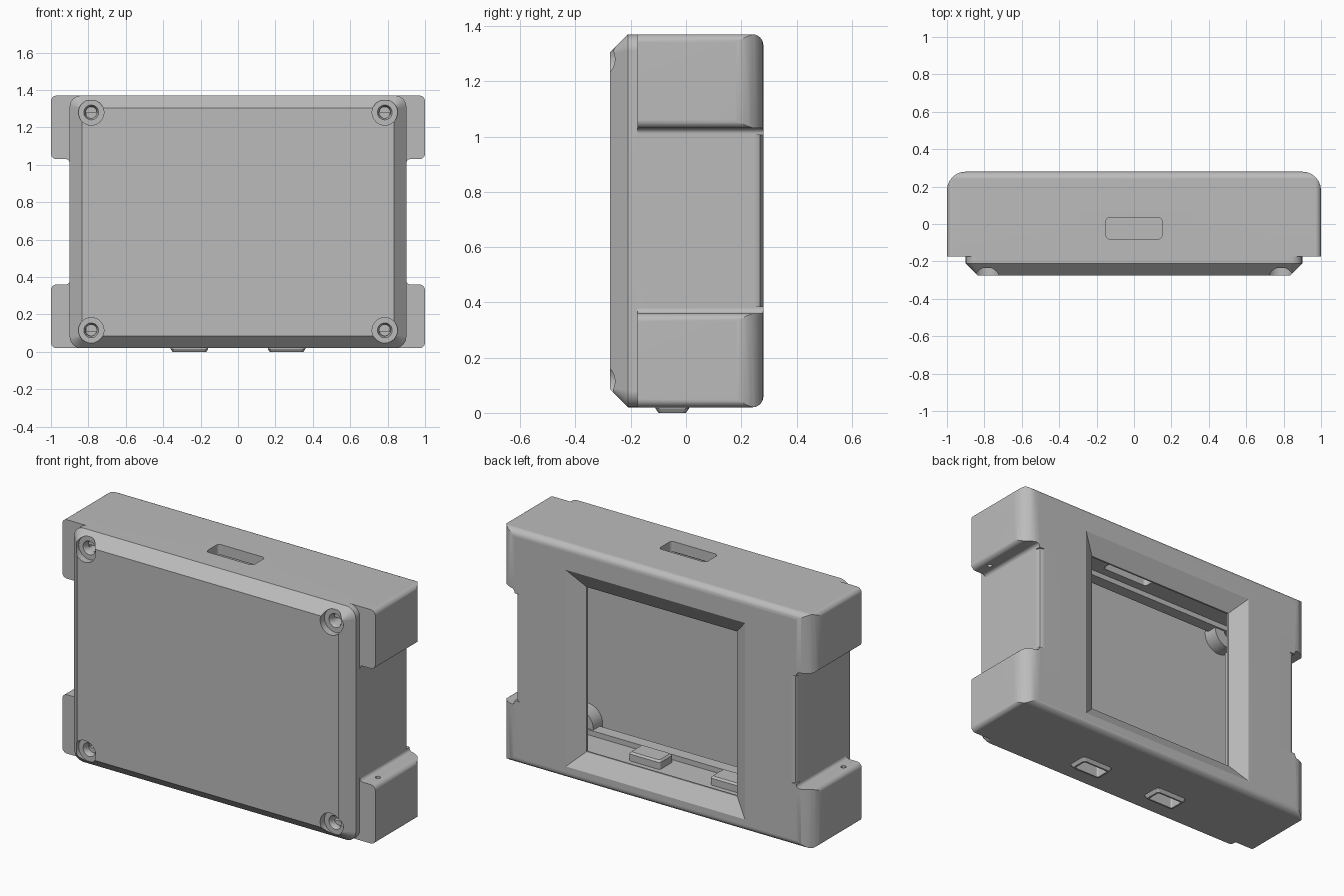
import bpy, bmesh, math
from mathutils import Vector

if "Cube" in bpy.data.objects:
    bpy.data.objects.remove(bpy.data.objects["Cube"], do_unlink=True)

grey = bpy.data.materials.new("plastic_grey")
grey.use_nodes = True
colour = (0.5, 0.5, 0.5, 1)
grey.diffuse_color = colour
grey.node_tree.nodes["Principled BSDF"].inputs["Base Color"].default_value = colour


def fillet(corners, steps=6):
    """Round the right-angled corners (a, b, radius) of an outline."""
    out = []
    for i, (a, b, r) in enumerate(corners):
        p = Vector((a, b))
        if r == 0:
            out.append(p)
            continue
        u = (Vector(corners[i - 1][:2]) - p).normalized()
        v = (Vector(corners[(i + 1) % len(corners)][:2]) - p).normalized()
        centre = p + r * (u + v)
        for k in range(steps + 1):
            t = math.pi / 2 * k / steps
            out.append(centre - r * (v * math.cos(t) + u * math.sin(t)))
    return out


def rect(a0, a1, b0, b1, r=0.0, r_far=None):
    far = r if r_far is None else r_far
    return fillet([(a0, b0, r), (a1, b0, r), (a1, b1, far), (a0, b1, far)])


def circle(a, b, r, n=32):
    return [Vector((a + r * math.cos(2 * math.pi * i / n),
                    b + r * math.sin(2 * math.pi * i / n))) for i in range(n)]


def loft(name, axis, *rings):
    """Skin closed outlines, given as (level, outline), along an axis."""
    place = {"x": lambda p, l: (l, p.x, p.y),
             "y": lambda p, l: (p.x, l, p.y),
             "z": lambda p, l: (p.x, p.y, l)}[axis]
    bm = bmesh.new()
    loops = [[bm.verts.new(place(p, level)) for p in outline] for level, outline in rings]
    bm.faces.new(loops[0])
    bm.faces.new(loops[-1])
    n = len(loops[0])
    for low, high in zip(loops, loops[1:]):
        for i in range(n):
            j = (i + 1) % n
            bm.faces.new((low[i], low[j], high[j], high[i]))
    bmesh.ops.recalc_face_normals(bm, faces=bm.faces)
    mesh = bpy.data.meshes.new(name)
    bm.to_mesh(mesh)
    bm.free()
    mesh.materials.append(grey)
    obj = bpy.data.objects.new(name, mesh)
    bpy.context.collection.objects.link(obj)
    return obj


def prism(name, axis, outline, lo, hi):
    return loft(name, axis, (lo, outline), (hi, outline))


def combine(obj, tool, operation="DIFFERENCE"):
    """Apply a boolean and discard the tool."""
    mod = obj.modifiers.new("boolean", "BOOLEAN")
    mod.operation, mod.solver, mod.object = operation, "EXACT", tool
    bpy.context.view_layer.objects.active = obj
    bpy.ops.object.modifier_apply(modifier=mod.name)
    bpy.data.objects.remove(tool, do_unlink=True)


BOTTOM, TOP, BACK, SEAM = 0.02, 1.37, 0.28, -0.175
parts = []

# Case body: corner lugs give an H outline, the back edges are rounded
side = [(1, BOTTOM, .03), (1, .36, .03), (.9, .36, .02),
        (.9, 1.03, .02), (1, 1.03, .03), (1, TOP, .03)]
outline = fillet(side + [(-x, z, r) for x, z, r in reversed(side)])
body = prism("case_body", "y", outline, SEAM, .4)
combine(body, prism("plan", "z", rect(-1, 1, -.4, BACK, 0, .1), -.2, 1.6), "INTERSECT")
combine(body, prism("section", "x", fillet([(-.4, BOTTOM, 0), (BACK, BOTTOM, .04),
        (BACK, TOP, .04), (-.4, TOP, 0)]), -1.2, 1.2), "INTERSECT")
for s in (-1, 1):
    # Eased back edge between the lugs
    edge = [(.905, .235), (.888, .268), (.855, .285), (.855, .32), (.95, .32), (.95, .235)]
    combine(body, prism("edge", "z", [Vector((s * x, y)) for x, y in edge], .385, 1.005))

# Cavity and flared back window
combine(body, prism("cavity", "y", rect(-.84, .84, .08, 1.31), -.5, .21))
combine(body, loft("window", "y", (.15, rect(-.48, .48, .18, 1.13)),
                   (.22, rect(-.48, .48, .18, 1.13)),
                   (BACK + .005, rect(-.58, .58, .085, 1.235))))

# Slot in the top, pin holes in the lugs
combine(body, prism("slot", "z", rect(-.15, .15, -.08, .035, .02), 1.25, 1.5))
for s in (-1, 1):
    combine(body, prism("pin", "z", circle(s * .95, -.08, .014, 16), .26, 1.13))
parts.append(body)

# Bottom pockets with a housing that sits proud of the floor
for s, label in ((-1, "right"), (1, "left")):
    x = s * .26
    combine(body, prism("opening", "z", rect(x - .085, x + .085, -.095, -.005, .01), -.1, .2))
    outer = rect(x - .1, x + .1, -.11, .01, .015)
    housing = loft("pocket_housing_" + label, "z",
                   (0, rect(x - .09, x + .09, -.1, 0, .015)),
                   (.015, outer), (.12, outer),
                   (.13, rect(x - .09, x + .09, -.1, 0, .015)))
    combine(housing, prism("pocket", "z", rect(x - .08, x + .08, -.09, -.01, .01), -.1, .1))
    parts.append(housing)

# Front lid with chamfered rim
rim = rect(-.9, .9, BOTTOM, TOP, .06)
lid = loft("front_lid", "y", (SEAM, rim), (-.21, rim),
           (-.275, rect(-.835, .835, .085, 1.305, .005)))
combine(lid, prism("hollow", "y", rect(-.84, .84, .08, 1.31), -.225, 0))

# Screw bosses, counterbores and through holes
for x in (-.785, .785):
    for z in (.115, 1.28):
        boss = prism("boss", "y", circle(x, z, .095), -.23, -.14)
        combine(boss, prism("bounds", "y", rect(-.85, .85, .07, 1.32), -.4, 0), "INTERSECT")
        combine(lid, boss, "UNION")
        combine(lid, prism("counterbore", "y", circle(x, z, .068), -.4, -.235))
        combine(lid, loft("hole", "y", (-.24, circle(x, z, .042)),
                          (-.215, circle(x, z, .03)), (0, circle(x, z, .03))))
parts.append(lid)

# Locating lip behind the lid
lip = prism("lid_lip", "y", rect(-.84, .84, .08, 1.31), -.2, -.13)
combine(lip, prism("lip_opening", "y", rect(-.81, .81, .11, 1.28), -.3, 0))
parts.append(lip)

# Smooth the rounded edges, keep creases crisp
for obj in parts:
    bpy.ops.object.select_all(action="DESELECT")
    obj.select_set(True)
    bpy.context.view_layer.objects.active = obj
    bpy.ops.object.shade_smooth_by_angle(angle=math.radians(30))
    weighted = obj.modifiers.new("weighted_normals", "WEIGHTED_NORMAL")
    weighted.keep_sharp = True
